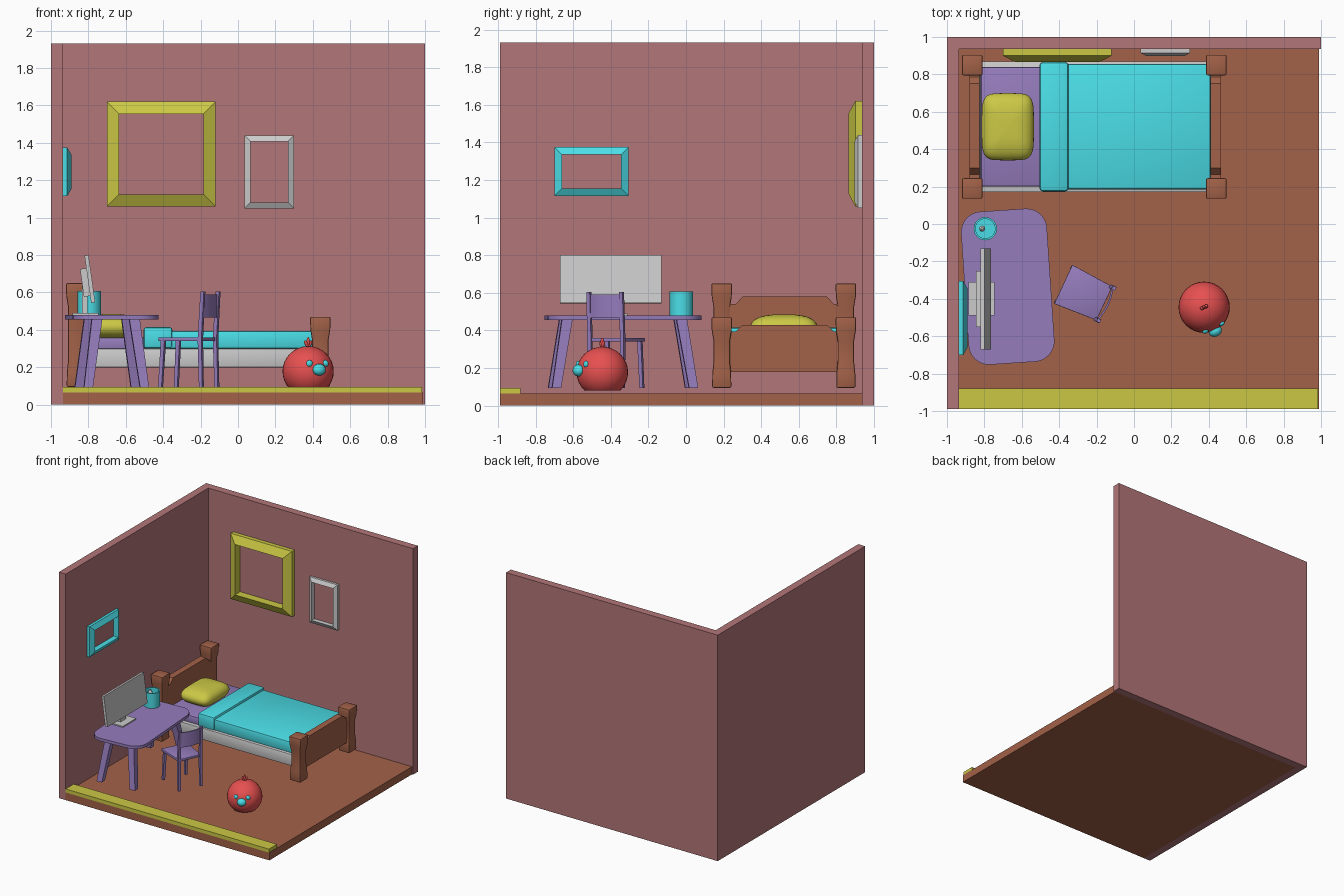
import bpy, bmesh
from math import sin, cos, pi, radians, copysign
from mathutils import Matrix, Vector

if "Cube" in bpy.data.objects:
    bpy.data.objects.remove(bpy.data.objects["Cube"])

T, R = Matrix.Translation, Matrix.Rotation


def paint(name, *rgb):
    m = bpy.data.materials.new(name)
    m.diffuse_color = (*rgb, 1)
    m.use_nodes = True
    m.node_tree.nodes["Principled BSDF"].inputs["Base Color"].default_value = m.diffuse_color
    return m


PINK = paint("pink", 0.45, 0.18, 0.19)
BROWN = paint("brown", 0.36, 0.12, 0.065)
YELLOW = paint("yellow", 0.60, 0.58, 0.06)
PURPLE = paint("purple", 0.30, 0.20, 0.50)
CYAN = paint("cyan", 0.07, 0.73, 0.80)
RED = paint("red", 0.80, 0.08, 0.08)
GREY = None


def finish(name, bm, mat, M=None, bevel=0, segs=2):
    bmesh.ops.recalc_face_normals(bm, faces=bm.faces)
    if bevel:
        edges = [e for e in bm.edges if e.calc_face_angle(0) > 0.5]
        bmesh.ops.bevel(bm, geom=edges, offset=bevel, segments=segs, profile=0.5, affect='EDGES')
    if M:
        bm.transform(M)
    me = bpy.data.meshes.new(name)
    bm.to_mesh(me)
    bm.free()
    ob = bpy.data.objects.new(name, me)
    bpy.context.collection.objects.link(ob)
    if mat:
        me.materials.append(mat)
    return ob


def skin(name, rings, mat, M=None, bevel=0, caps=True, loop=False):
    """Bridge a list of equal point rings."""
    bm = bmesh.new()
    vs = [[bm.verts.new(p) for p in r] for r in rings]
    n = len(vs[0])
    pairs = list(zip(vs, vs[1:])) + ([(vs[-1], vs[0])] if loop else [])
    for a, b in pairs:
        for i in range(n):
            bm.faces.new((a[i], a[(i + 1) % n], b[(i + 1) % n], b[i]))
    if caps and not loop:
        bm.faces.new(vs[0])
        bm.faces.new(vs[-1])
    return finish(name, bm, mat, M, bevel)


def box(name, x, y, z, mat, bevel=0, M=None):
    rings = [[(x[0], y[0], h), (x[1], y[0], h), (x[1], y[1], h), (x[0], y[1], h)] for h in z]
    return skin(name, rings, mat, M, bevel)


def post(name, sections, mat, M=None, bevel=0):
    """Square post through sections (x, y, z, half width)."""
    rings = [[(x + a * w, y + b * w, z) for a, b in ((-1, -1), (1, -1), (1, 1), (-1, 1))]
             for x, y, z, w in sections]
    return skin(name, rings, mat, M, bevel)


def ball(name, loc, size, mat, M=None, cut=None, warp=None):
    bm = bmesh.new()
    bmesh.ops.create_uvsphere(bm, u_segments=32, v_segments=16, radius=1)
    if warp:
        for v in bm.verts:
            v.co = warp(v.co)
    bm.transform(T(loc) @ (M or Matrix()) @ Matrix.Diagonal((*size, 1)))
    if cut:
        geom = bm.verts[:] + bm.edges[:] + bm.faces[:]
        bmesh.ops.bisect_plane(bm, geom=geom, plane_co=(0, 0, cut), plane_no=(0, 0, 1), clear_inner=True)
        bmesh.ops.holes_fill(bm, edges=[e for e in bm.edges if e.is_boundary])
    return finish(name, bm, mat)


def lathe(name, profile, mat, loc, n=32):
    rings = [[(r * cos(2 * pi * i / n), r * sin(2 * pi * i / n), z) for i in range(n)] for r, z in profile]
    return skin(name, rings, mat, T(loc))


def frame(name, x, z, w, side, depth, mat, M):
    """Open picture frame: straight outer edge, slope rising to the inner edge."""
    rings = [[(x[0] + i, -d, z[0] + i), (x[1] - i, -d, z[0] + i),
              (x[1] - i, -d, z[1] - i), (x[0] + i, -d, z[1] - i)]
             for i, d in ((0, 0), (0, side), (w, depth), (w, 0))]
    return skin(name, rings, mat, M, loop=True)


# Room shell
box("floor", (-0.935, 0.99), (-0.99, 0.935), (0, 0.065), BROWN)
box("left_wall", (-1, -0.935), (-0.99, 1), (0, 1.93), PINK)
box("back_wall", (-0.935, 1), (0.935, 1), (0, 1.93), PINK)
box("front_trim", (-0.935, 0.985), (-0.99, -0.88), (0.065, 0.095), YELLOW)

# Picture frames
back = T((0, 0.935, 0))
frame("large_frame", (-0.70, -0.12), (1.06, 1.62), 0.065, 0.035, 0.07, YELLOW, back)
frame("small_frame", (0.035, 0.30), (1.05, 1.44), 0.032, 0.02, 0.038, GREY, back)
frame("side_frame", (-0.70, -0.305), (1.115, 1.375), 0.04, 0.022, 0.045, CYAN,
      T((-0.935, 0, 0)) @ R(pi / 2, 4, 'Z'))

# Bed posts and end boards
for end, px, top in (("head", -0.865, 0.65), ("foot", 0.44, 0.47)):
    for side, py in (("front", 0.19), ("back", 0.85)):
        post(f"{end}_{side}_post",
             [(px, py, z, w) for z, w in ((0.095, 0.051), (0.17, 0.05), (0.24, 0.043),
                                          (top - 0.13, 0.043), (top - 0.07, 0.053), (top, 0.055))],
             BROWN, bevel=0.008)
for name, x, low, high in (("headboard", (-0.88, -0.825), 0.54, 0.58),
                           ("footboard", (0.41, 0.465), 0.395, 0.43)):
    outline = [(0.2, 0.18), (0.85, 0.18), (0.85, low), (0.785, low), (0.75, high),
               (0.30, high), (0.265, low), (0.2, low)]
    skin(name, [[(h, y, z) for y, z in outline] for h in x], BROWN)

# Bedding
box("mattress", (-0.825, 0.41), (0.17, 0.87), (0.20, 0.30), GREY, 0.006)
box("sheet", (-0.82, -0.36), (0.2, 0.84), (0.29, 0.36), PURPLE, 0.012)
box("blanket", (-0.42, 0.41), (0.185, 0.855), (0.30, 0.395), CYAN, 0.012)
box("blanket_fold", (-0.505, -0.35), (0.175, 0.865), (0.30, 0.415), CYAN, 0.016)


def squarish(p):
    rho = max((p.x ** 2 + p.y ** 2) ** 0.5, 1e-6)
    f = [copysign(rho ** 0.65 * abs(c / rho) ** 0.42, c) for c in (p.x, p.y)]
    return Vector((*f, p.z))


ball("pillow", (-0.675, 0.52, 0.415), (0.14, 0.18, 0.07), YELLOW, warp=squarish)

# Desk
desk = T((-0.675, -0.335, 0)) @ R(radians(3.8), 4, 'Z')
rad, outline = 0.11, []
for k, (sx, sy) in enumerate(((1, 1), (-1, 1), (-1, -1), (1, -1))):
    for i in range(9):
        a = (k + i / 8) * pi / 2
        outline.append((sx * (0.23 - rad) + rad * cos(a), sy * (0.41 - rad) + rad * sin(a)))
skin("desk_top", [[(x, y, z) for x, y in outline] for z in (0.455, 0.48)], PURPLE, desk)
for sx in (-1, 1):
    for sy in (-1, 1):
        post("desk_leg", [(sx * 0.15, sy * 0.365, 0.095, 0.024), (sx * 0.10, sy * 0.305, 0.46, 0.028)],
             PURPLE, desk)

# Monitor
tilt = T((-0.792, -0.4, 0.672)) @ R(radians(-8), 4, 'Y')
box("monitor_screen", (-0.011, 0.011), (-0.27, 0.27), (-0.128, 0.128), GREY, M=tilt)
box("monitor_back", (-0.045, -0.011), (-0.15, 0.15), (-0.09, 0.06), GREY, M=tilt)
box("monitor_neck", (-0.835, -0.805), (-0.435, -0.365), (0.485, 0.64), GREY)
box("monitor_base", (-0.885, -0.745), (-0.49, -0.31), (0.48, 0.49), GREY)

# Pencil cup
lathe("cup", [(0.062, 0), (0.062, 0.127), (0.052, 0.127), (0.052, 0.01)], CYAN, (-0.795, -0.025, 0.48))
lathe("pencil", [(0.016, 0), (0.016, 0.1), (0.006, 0.115)], GREY, (-0.812, -0.025, 0.49), 12)

# Chair, local +x is its back
chair = T((-0.265, -0.375, 0)) @ R(radians(-25), 4, 'Z')
seat = [(-0.125, -0.115), (0.118, -0.1), (0.118, 0.1), (-0.125, 0.115)]
skin("chair_seat", [[(x, y, z) for x, y in seat] for z in (0.34, 0.36)], PURPLE, chair, bevel=0.003)
for s in (-1, 1):
    post("chair_front_leg", [(-0.118, s * 0.1, 0.095, 0.01), (-0.103, s * 0.095, 0.345, 0.011)], PURPLE, chair)
    post("chair_back_post", [(0.122, s * 0.098, 0.095, 0.01), (0.115, s * 0.096, 0.35, 0.011),
                             (0.13, s * 0.096, 0.605, 0.01)], PURPLE, chair)
arc = [i / 4 - 1 for i in range(9)]
rest = [(0.142 - 0.016 * t * t, 0.096 * t) for t in arc] + [(0.132 - 0.016 * t * t, 0.096 * t) for t in arc[::-1]]
skin("chair_backrest", [[(x, y, z) for x, y in rest] for z in (0.465, 0.59)], PURPLE, chair)

# Round toy bird, local -y is its front
spot = Vector((0.375, -0.445, 0))
turn = R(radians(25), 4, 'Z')
ball("toy_body", spot + Vector((0, 0, 0.178)), (0.137, 0.137, 0.135), RED, cut=0.08)
ball("toy_beak", spot + turn @ Vector((0, -0.14, 0.187)), (0.036, 0.03, 0.031), CYAN, turn)
for s in (-1, 1):
    ball("toy_eye", spot + turn @ Vector((s * 0.047, -0.118, 0.22)), (0.018, 0.013, 0.018), CYAN, turn)
for a, h in ((-28, 0.022), (0, 0.028), (28, 0.022)):
    lean = turn @ R(radians(a), 4, 'Y')
    ball("toy_tuft", spot + Vector((0, 0, 0.305)) + lean @ Vector((0, 0, h)),
         (0.009, 0.01, h), RED, lean)

# Smooth rounded surfaces, keep corners sharp
bpy.ops.object.select_all(action='SELECT')
bpy.context.view_layer.objects.active = bpy.data.objects["floor"]
bpy.ops.object.shade_smooth_by_angle(angle=radians(35))
